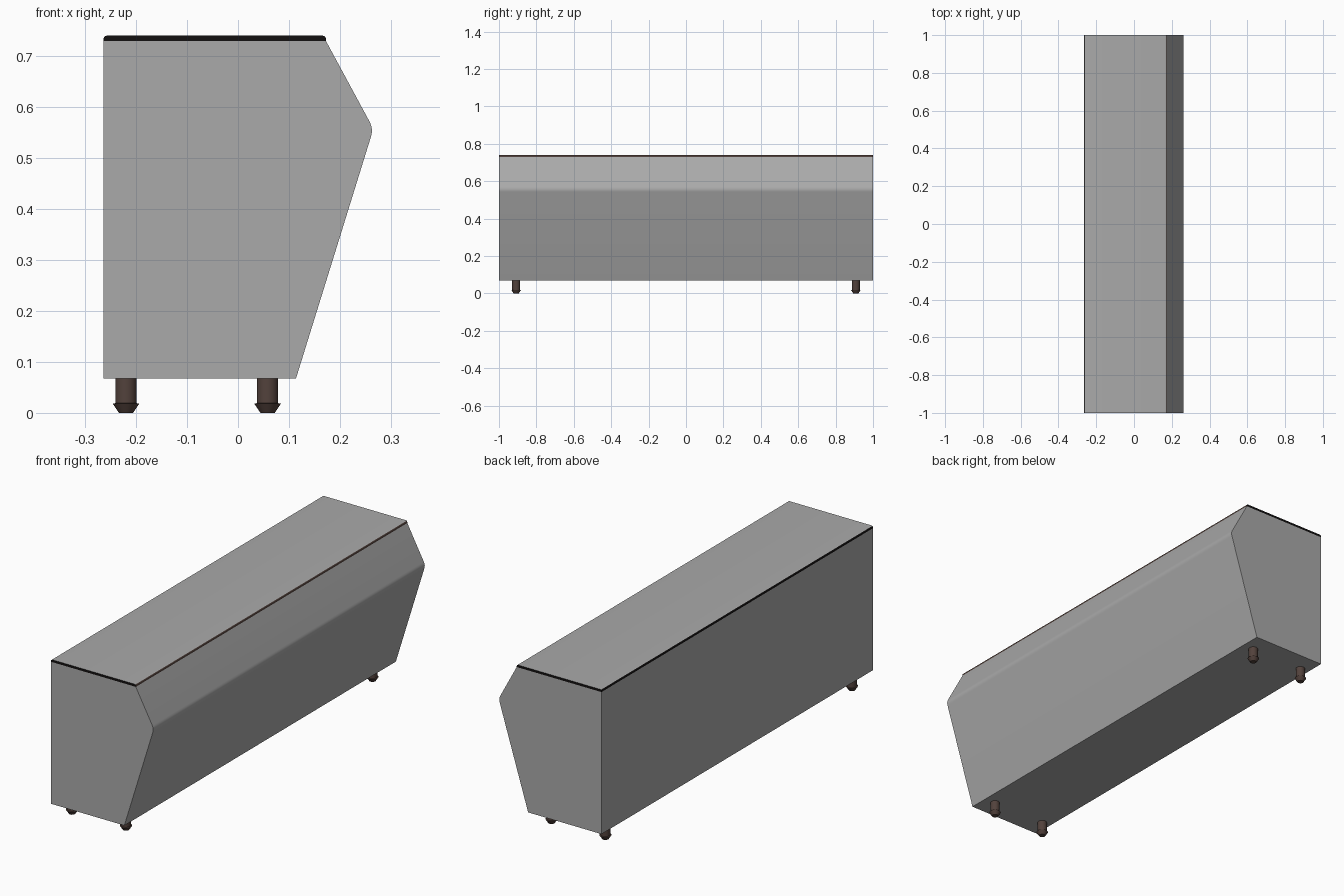
import bpy, bmesh, math
from mathutils import Vector

if "Cube" in bpy.data.objects:
    bpy.data.objects.remove(bpy.data.objects["Cube"])


def material(name, rgb):
    m = bpy.data.materials.new(name)
    m.diffuse_color = (*rgb, 1)
    m.use_nodes = True
    m.node_tree.nodes["Principled BSDF"].inputs["Base Color"].default_value = m.diffuse_color
    return m


GREY = material("grey panel", (0.40, 0.40, 0.40))
BROWN = material("dark brown", (0.085, 0.054, 0.045))
BLACK = material("black edge", (0.006, 0.005, 0.005))


def rounded(points, radii, steps=5):
    """Round chosen corners of a closed 2D profile."""
    out = []
    for i, p in enumerate(points):
        p = Vector(p)
        r = radii[i]
        if r == 0:
            out.append(p)
            continue
        a = p + (Vector(points[i - 1]) - p).normalized() * r
        b = p + (Vector(points[(i + 1) % len(points)]) - p).normalized() * r
        for k in range(steps + 1):
            t = k / steps
            out.append(a * (1 - t) ** 2 + p * 2 * t * (1 - t) + b * t * t)
    return out


def finish(name, bm, mats, rule=None):
    bmesh.ops.recalc_face_normals(bm, faces=bm.faces)
    bm.normal_update()
    if rule:
        for f in bm.faces:
            f.material_index = rule(f.normal)
    me = bpy.data.meshes.new(name)
    bm.to_mesh(me)
    bm.free()
    for m in mats:
        me.materials.append(m)
    ob = bpy.data.objects.new(name, me)
    bpy.context.collection.objects.link(ob)
    bpy.ops.object.select_all(action='DESELECT')
    ob.select_set(True)
    bpy.context.view_layer.objects.active = ob
    bpy.ops.object.shade_smooth_by_angle(angle=math.radians(30))
    return ob


def extrude_y(name, profile, half, mats, rule=None):
    bm = bmesh.new()
    face = bm.faces.new([bm.verts.new((p.x, -half, p.y)) for p in profile])
    new = bmesh.ops.extrude_face_region(bm, geom=[face])["geom"]
    bmesh.ops.translate(bm, vec=(0, 2 * half, 0),
                        verts=[v for v in new if isinstance(v, bmesh.types.BMVert)])
    return finish(name, bm, mats, rule)


def lathe(name, profile, x, y, mat, sides=24):
    bm = bmesh.new()
    rings = []
    for r, z in profile:
        rings.append([bm.verts.new((x + r * math.cos(2 * math.pi * i / sides),
                                    y + r * math.sin(2 * math.pi * i / sides), z))
                      for i in range(sides)])
    for a, b in zip(rings, rings[1:]):
        for i in range(sides):
            j = (i + 1) % sides
            bm.faces.new((a[i], a[j], b[j], b[i]))
    bm.faces.new(rings[0])
    bm.faces.new(rings[-1])
    return finish(name, bm, [mat])


# Counter body with a softly rounded projecting nose
body = rounded([(-0.264, 0.068), (0.114, 0.068), (0.266, 0.558),
                (0.173, 0.73), (-0.264, 0.73)], [0, 0, 0.016, 0, 0])
extrude_y("counter_body", body, 1.0, [GREY])


# Worktop: grey upper face, brown customer edge, black remaining edges
def top_rule(n):
    if n.z > 0.9:
        return 0
    return 1 if n.x > 0.1 else 2


top = rounded([(-0.264, 0.73), (0.173, 0.73), (0.173, 0.741), (-0.264, 0.741)],
              [0, 0, 0.008, 0.008])
extrude_y("worktop", top, 1.0, [GREY, BROWN, BLACK], top_rule)

# Four turned legs with flared feet
leg = [(0.014, 0.0), (0.026, 0.018), (0.021, 0.019), (0.021, 0.069)]
for x, side in ((-0.22, "back"), (0.058, "front")):
    for y, end in ((-0.908, "near"), (0.908, "far")):
        lathe(f"{side}_leg_{end}", leg, x, y, BROWN)
